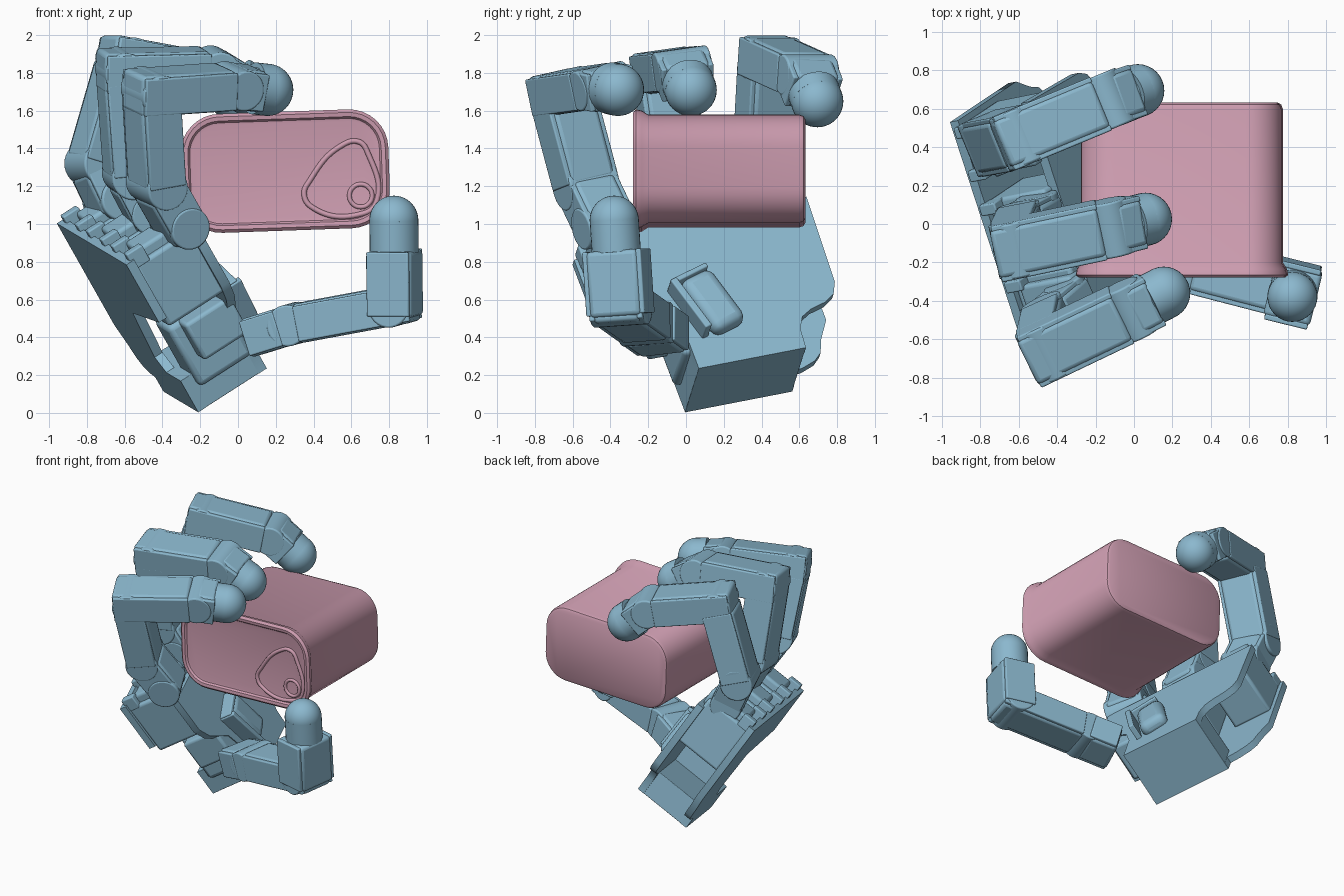
import bpy, bmesh, math
from mathutils import Matrix, Vector

cube = bpy.data.objects.get("Cube")
if cube:
    bpy.data.objects.remove(cube, do_unlink=True)


def material(name, rgb):
    m = bpy.data.materials.new(name)
    m.use_nodes = True
    m.diffuse_color = (*rgb, 1)
    m.node_tree.nodes["Principled BSDF"].inputs["Base Color"].default_value = (*rgb, 1)
    return m


BLUE = material("steel blue", (0.26, 0.48, 0.62))
PINK = material("dusty pink", (0.62, 0.34, 0.44))


def finish(name, bm, matrix, mat, bevel=0.0):
    bmesh.ops.recalc_face_normals(bm, faces=bm.faces)
    mesh = bpy.data.meshes.new(name)
    bm.to_mesh(mesh)
    bm.free()
    mesh.materials.append(mat)
    ob = bpy.data.objects.new(name, mesh)
    bpy.context.collection.objects.link(ob)
    ob.matrix_world = matrix
    bpy.context.view_layer.update()
    if bevel:
        mod = ob.modifiers.new("rounded edges", 'BEVEL')
        mod.width, mod.segments = bevel, 3
    bpy.ops.object.select_all(action='DESELECT')
    ob.select_set(True)
    bpy.context.view_layer.objects.active = ob
    bpy.ops.object.shade_smooth_by_angle(angle=math.radians(35))
    return ob


def box(name, matrix, lo, hi, bevel=0.02):
    lo, hi = Vector(lo), Vector(hi)
    bm = bmesh.new()
    bmesh.ops.create_cube(bm, size=1)
    for v in bm.verts:
        v.co = (lo + hi) / 2 + v.co * (hi - lo)
    return finish(name, bm, matrix, BLUE, bevel)


def prism(name, matrix, outline, a0, a1):
    bm = bmesh.new()
    face = bm.faces.new([bm.verts.new((a0, b, c)) for b, c in outline])
    ext = bmesh.ops.extrude_face_region(bm, geom=[face])
    for g in ext["geom"]:
        if isinstance(g, bmesh.types.BMVert):
            g.co.x = a1
    # Close the starting side, which the extrusion leaves open
    if not any(all(abs(v.co.x - a0) < 1e-6 for v in f.verts) for f in bm.faces):
        bmesh.ops.holes_fill(bm, edges=bm.edges)
    return finish(name, bm, matrix, BLUE)


def cylinder(name, p, q, r, bevel=0.0):
    axis = q - p
    rot = axis.to_track_quat('Z', 'Y').to_matrix().to_4x4()
    bm = bmesh.new()
    bmesh.ops.create_cone(bm, cap_ends=True, segments=32, radius1=r, radius2=r,
                          depth=axis.length)
    return finish(name, bm, Matrix.Translation((p + q) / 2) @ rot, BLUE, bevel)


def sphere(name, p, r):
    bm = bmesh.new()
    bmesh.ops.create_uvsphere(bm, u_segments=32, v_segments=20, radius=r)
    return finish(name, bm, Matrix.Translation(p), BLUE)


def axes(origin, x, y, z):
    m = Matrix((x, y, z)).transposed().to_4x4()
    m.translation = origin
    return m


def link(name, p, q, n, width, thick, start, end):
    # Link with a rounded core and two side cheeks
    d = (q - p).normalized()
    n = (n - d * n.dot(d)).normalized()
    m = axes(p, n, d.cross(n), d)
    w, t, far = width / 2, thick / 2, (q - p).length - end
    box(name + "_core", m, (-w + 0.02, -t, start), (w - 0.02, t, far), 0.025)
    for side, s in (("left", 1), ("right", -1)):
        lo, hi = sorted((s * (w - 0.03), s * w))
        box(f"{name}_{side}_cheek", m, (lo, -t + 0.01, start + 0.01),
            (hi, t - 0.01, far), 0.008)


def fingertip(name, p, q, r, back):
    d = (q - p).normalized()
    sphere(name + "_tip", q, r)
    cylinder(name + "_tip_collar", q - d * back, q, r)


# Palm frame: x is the palm normal, y runs across the fingers, z runs up the palm
A = Vector((0.831, 0.167, 0.533)).normalized()
B = Vector((-0.305, 0.936, 0.181))
B = (B - A * B.dot(A)).normalized()
PALM = axes(Vector((-0.21, -0.005, 0.003)), A, B, A.cross(B))

# Palm shells: the back one is cut away beside the thumb motor
prism("palm_back", PALM,
      [(0, 0), (0.607, 0), (0.61, 0.09), (0.69, 0.1), (0.77, 0.13), (0.815, 0.17), (0.845, 0.25),
       (0.91, 0.36), (0.91, 1.01), (-0.3, 1.01), (-0.3, 0.64), (0.25, 0.58), (0.33, 0.28),
       (0.25, 0.2), (0, 0.2)], 0, 0.05)
prism("palm_front", PALM,
      [(0, 0), (0.607, 0), (0.615, 0.12), (0.65, 0.19), (0.71, 0.225), (0.8, 0.25),
       (0.86, 0.29), (0.89, 0.36), (0.91, 0.9), (-0.3, 0.9), (-0.3, 0.62), (-0.24, 0.52),
       (-0.05, 0.38), (0, 0.24)], 0.385, 0.437)

# Wrist and finger motor housings
box("wrist_block", PALM, (0, 0, 0), (0.437, 0.607, 0.2), 0.004)
for name, b in (("index", -0.13), ("middle", 0.3), ("outer", 0.73)):
    box(name + "_motor", PALM, (0.04, b - 0.15, 0.58), (0.40, b + 0.15, 0.97), 0.02)
    box(name + "_bracket", PALM, (0.1, b - 0.11, 0.9), (0.42, b + 0.11, 1.03), 0.02)
    for k in (-1, 1):
        box(name + "_lug", PALM, (0.03, b + k * 0.12 - 0.03, 0.95),
            (0.13, b + k * 0.12 + 0.03, 1.05), 0.008)

# Thumb drive
box("thumb_motor", PALM, (0.07, -0.04, 0.12), (0.41, 0.22, 0.5), 0.03)
box("thumb_motor_cover", PALM, (0.14, -0.15, 0.27), (0.43, 0.0, 0.5), 0.02)
PIVOT = PALM @ Matrix.Translation((0.43, 0.17, 0.365)) @ Matrix.Rotation(math.radians(16), 4, 'X')
box("thumb_pivot_housing", PIVOT, (-0.03, -0.08, -0.19), (0.09, 0.12, 0.17), 0.05)
box("thumb_pivot_end_plate", PIVOT, (-0.03, -0.13, 0.16), (0.1, 0.1, 0.19), 0.008)
box("thumb_pivot_side_plate", PIVOT, (-0.05, -0.14, -0.16), (0.12, -0.1, 0.18), 0.008)

# Fingers: base, knuckle, elbow, last joint, tip
fingers = {
    "index": [(-0.31, -0.43, 1.0), (-0.43, -0.53, 1.21), (-0.46, -0.66, 1.7),
              (-0.02, -0.45, 1.73), (0.155, -0.36, 1.71)],
    "middle": [(-0.48, 0.01, 1.07), (-0.58, -0.04, 1.26), (-0.62, -0.125, 1.81),
               (-0.12, -0.02, 1.82), (0.06, 0.025, 1.71)],
    "outer": [(-0.67, 0.42, 1.13), (-0.76, 0.42, 1.32), (-0.60, 0.45, 1.875),
              (-0.14, 0.64, 1.79), (0.02, 0.695, 1.65)],
}
for name, pts in fingers.items():
    base, knuckle, elbow, last, tip = map(Vector, pts)
    n = (elbow - base).cross(last - elbow).normalized()
    link(name + "_base_link", base, knuckle, n, 0.28, 0.23, -0.06, 0.03)
    link(name + "_lower_link", knuckle, elbow, n, 0.30, 0.23, 0.0, 0.05)
    link(name + "_upper_link", elbow, last, n, 0.30, 0.22, -0.11, 0.05)
    link(name + "_end_link", last, tip, n, 0.28, 0.22, -0.01, 0.07)
    for part, p, r in (("base", base, 0.112), ("knuckle", knuckle, 0.116),
                       ("elbow", elbow, 0.112), ("end", last, 0.108)):
        cylinder(f"{name}_{part}_joint", p - n * 0.145, p + n * 0.145, r, 0.01)
    fingertip(name, last, tip, 0.138, 0.08)

# Thumb
root, hinge, elbow, tip = map(Vector, ((0.13, -0.14, 0.42), (0.29, -0.21, 0.47),
                                       (0.83, -0.35, 0.57), (0.825, -0.38, 1.02)))
n = (elbow - hinge).cross(tip - elbow).normalized()
link("thumb_base_link", root, hinge, n, 0.30, 0.21, -0.06, 0.03)
link("thumb_lower_link", hinge, elbow, n, 0.29, 0.21, 0.04, -0.1)
link("thumb_upper_link", elbow, tip, n, 0.32, 0.25, -0.06, 0.16)
cylinder("thumb_hinge_joint", hinge - n * 0.14, hinge + n * 0.14, 0.11, 0.01)
cylinder("thumb_elbow_joint", elbow - n * 0.15, elbow + n * 0.15, 0.11, 0.01)
fingertip("thumb", elbow, tip, 0.13, 0.17)

# Can: rounded rectangle sections stacked from the front rim to the back
CAN = Matrix.Translation((0.25, 0, 1.28)) @ Matrix.Rotation(math.radians(-2), 4, 'Y')


def section(bm, y, grow):
    w, h, r = 0.522 + grow, 0.287 + grow, 0.18 + grow
    ring = []
    for k, (sx, sz) in enumerate(((1, 1), (-1, 1), (-1, -1), (1, -1))):
        for i in range(9):
            t = math.pi / 2 * (k + i / 8)
            ring.append(bm.verts.new((sx * (w - r) + r * math.cos(t), y,
                                      sz * (h - r) + r * math.sin(t))))
    return ring


bm = bmesh.new()
rings = [section(bm, y, g) for y, g in (
    (-0.26, -0.035), (-0.263, -0.02), (-0.277, -0.01), (-0.28, 0.012), (-0.265, 0.028),
    (-0.235, 0.022), (-0.2, 0.0), (0.6, 0.0), (0.622, -0.008), (0.632, -0.025))]
for r0, r1 in zip(rings, rings[1:]):
    for i in range(len(r0)):
        j = (i + 1) % len(r0)
        bm.faces.new((r0[i], r0[j], r1[j], r1[i]))
bm.faces.new(rings[0])
bm.faces.new(rings[-1])
finish("can_body", bm, CAN, PINK)


# Pull tab: raised outline and finger ring on the lid
def wire(name, points, depth):
    curve = bpy.data.curves.new(name, 'CURVE')
    curve.dimensions = '3D'
    curve.bevel_depth = depth
    curve.bevel_resolution = 2
    spline = curve.splines.new('BEZIER')
    spline.bezier_points.add(len(points) - 1)
    for bp, (x, z) in zip(spline.bezier_points, points):
        bp.co = (x, -0.262, z)
        bp.handle_left_type = bp.handle_right_type = 'AUTO'
    spline.use_cyclic_u = True
    curve.materials.append(PINK)
    bpy.context.collection.objects.link(bpy.data.objects.new(name, curve))


wire("pull_tab_outline", [(0.35, 1.16), (0.39, 1.09), (0.66, 1.055), (0.73, 1.11),
                          (0.69, 1.37), (0.64, 1.435), (0.54, 1.41), (0.38, 1.23)], 0.014)
wire("pull_tab_ring", [(0.65 + 0.06 * math.cos(i * math.pi / 4),
                        1.15 + 0.06 * math.sin(i * math.pi / 4)) for i in range(8)], 0.012)
